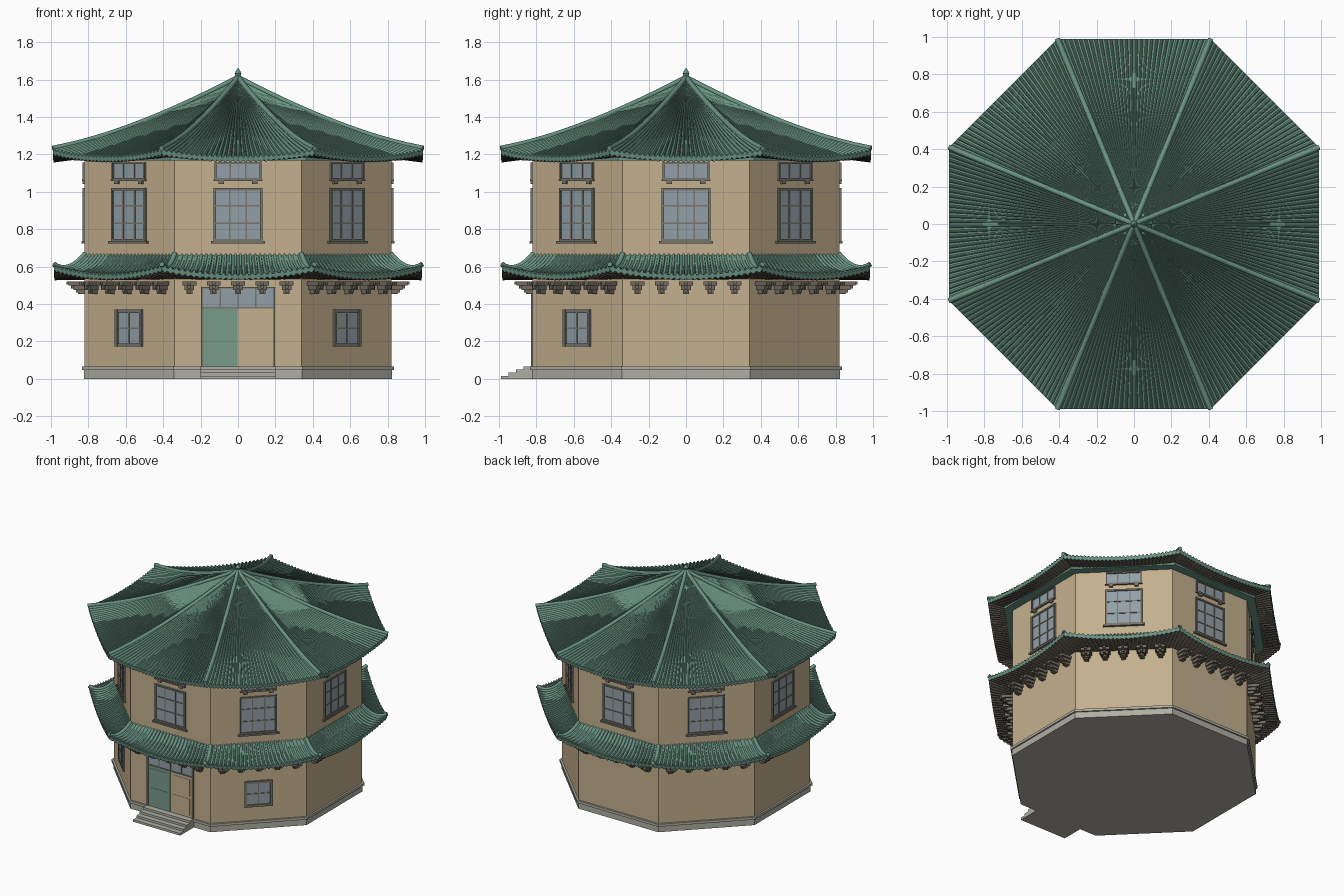
import bpy, bmesh, math
from mathutils import Vector

if "Cube" in bpy.data.objects:
    bpy.data.objects.remove(bpy.data.objects["Cube"], do_unlink=True)

TAN = math.tan(math.pi / 8)
WALL = 0.82          # wall apothem
EAVE = 0.99          # roof apothem
SIDES = range(8)


def material(name, rgb):
    linear = [((c / 255 + 0.055) / 1.055) ** 2.4 for c in rgb] + [1]
    m = bpy.data.materials.new(name)
    m.use_nodes = True
    m.diffuse_color = linear
    m.node_tree.nodes["Principled BSDF"].inputs["Base Color"].default_value = linear
    return m


tan = material("tan plaster", (196, 176, 142))
green = material("green roof tile", (105, 146, 130))
door_green = material("green door paint", (120, 155, 139))
stone = material("grey stone", (176, 175, 163))
timber = material("grey brown timber", (114, 107, 95))
frame_mat = material("window frame grey", (120, 117, 108))
glass = material("blue grey glass", (146, 160, 167))


def place(side, u, d, z):
    """Side-local point (along the wall, outward, up) to world; side 0 is the front."""
    a = -math.pi / 2 + side * math.pi / 4
    return Vector((d * math.cos(a) - u * math.sin(a), d * math.sin(a) + u * math.cos(a), z))


def finish(name, bm, *mats, smooth=False):
    me = bpy.data.meshes.new(name)
    bm.to_mesh(me)
    bm.free()
    for m in mats:
        me.materials.append(m)
    ob = bpy.data.objects.new(name, me)
    bpy.context.collection.objects.link(ob)
    if smooth:
        bpy.ops.object.select_all(action='DESELECT')
        ob.select_set(True)
        bpy.context.view_layer.objects.active = ob
        bpy.ops.object.shade_smooth_by_angle(angle=math.radians(40))
    return ob


def block(bm, side, u0, u1, d0, d1, z0, z1):
    v = [bm.verts.new(place(side, u, d, z)) for z in (z0, z1)
         for u, d in ((u0, d0), (u0, d1), (u1, d1), (u1, d0))]
    fs = [bm.faces.new(v[3::-1]), bm.faces.new(v[4:])]
    for i in range(4):
        j = (i + 1) % 4
        fs.append(bm.faces.new((v[i], v[j], v[j + 4], v[i + 4])))
    bmesh.ops.recalc_face_normals(bm, faces=fs)


def octagon(name, apothem, z0, z1, mat):
    bm = bmesh.new()
    rings = [[bm.verts.new(place(k, apothem * TAN, apothem, z)) for k in SIDES] for z in (z0, z1)]
    bm.faces.new(rings[0][::-1])
    bm.faces.new(rings[1])
    for i in SIDES:
        j = (i + 1) % 8
        bm.faces.new((rings[0][i], rings[0][j], rings[1][j], rings[1][i]))
    return finish(name, bm, mat)


# Walls, plinth and the frieze under the top eave
octagon("walls", WALL, 0.05, 1.2, tan)
octagon("plinth", WALL + 0.003, 0, 0.047, stone)
octagon("plinth_band", WALL + 0.014, 0.047, 0.066, stone)
octagon("eave_frieze", 0.88, 1.168, 1.2, green)

# Entrance steps
bm = bmesh.new()
for i in range(4):
    block(bm, 0, -0.2, 0.2, WALL - 0.02, EAVE - 0.04 * i, 0, 0.0165 * (i + 1))
finish("entrance_steps", bm, stone)


# Tiled roofs: u runs from the ridge (0) to the eave (1), s across a side (-1 to 1)
def top_roof(u, s):
    z = 1.605 - 0.42 * u - 0.1 * u * (1 - u) + 0.035 * s * s * u ** 3
    return EAVE * u, z


def skirt_roof(u, s):
    z = 0.665 - 0.11 * (1 - (1 - u) ** 2) + 0.045 * s * s * u ** 2
    return 0.815 + (EAVE - 0.82) * u, z


RIB = ((0.0, 0), (0.2, 0), (0.3, 0.75), (0.5, 1), (0.7, 0.75), (0.8, 0))


def tiled_roof(name, shape, rows, ribs, under_z):
    samples = [(2 * (i + p) / ribs - 1, h) for i in range(ribs) for p, h in RIB] + [(1, 0)]
    bm = bmesh.new()
    for side in SIDES:
        lines = []
        for r in range(rows + 1):
            u = max(r / rows, 0.01)
            line = []
            for s, h in samples:
                d, z = shape(u, s)
                line.append(bm.verts.new(place(side, s * d * TAN, d, z + 0.011 * h * min(1, 2 * d))))
            lines.append(line)
        # Scalloped eave edge, then the soffit back to the wall
        lip, wall_line = [], []
        for s, h in samples:
            d, z = shape(1, s)
            lip.append(bm.verts.new(place(side, s * d * TAN, d - 0.004, z - 0.02 - 0.008 * h)))
            wall_line.append(bm.verts.new(place(side, s * 0.8 * TAN, 0.8, under_z)))
        lines += [lip, wall_line]
        for r in range(len(lines) - 1):
            a, b = lines[r], lines[r + 1]
            for i in range(len(a) - 1):
                f = bm.faces.new((a[i], b[i], b[i + 1], a[i + 1]))
                f.material_index = 1 if r == rows + 1 else 0
    return finish(name, bm, green, timber, smooth=True)


tiled_roof("top_roof", top_roof, 14, 30, 1.18)
tiled_roof("skirt_roof", skirt_roof, 7, 26, 0.53)


# Rounded hip ridges on the corners of both roofs
def hip_ridges(name, shape, radius):
    cu = bpy.data.curves.new(name, 'CURVE')
    cu.dimensions = '3D'
    cu.bevel_depth = radius
    cu.bevel_resolution = 2
    cu.use_fill_caps = True
    for side in SIDES:
        sp = cu.splines.new('POLY')
        sp.points.add(12)
        for i, p in enumerate(sp.points):
            u = max(i / 12, 0.01)
            d, z = shape(u, 1)
            p.co = (*place(side, d * TAN, d, z + radius * 0.5 + 0.006 * u ** 6), 1)
    cu.materials.append(green)
    ob = bpy.data.objects.new(name, cu)
    bpy.context.collection.objects.link(ob)
    bpy.ops.object.select_all(action='DESELECT')
    ob.select_set(True)
    bpy.context.view_layer.objects.active = ob
    bpy.ops.object.convert(target='MESH')
    bpy.ops.object.shade_smooth_by_angle(angle=math.radians(50))


hip_ridges("top_hip_ridges", top_roof, 0.014)
hip_ridges("skirt_hip_ridges", skirt_roof, 0.014)

# Finial: a turned profile on the peak
bm = bmesh.new()
profile = [(0.028, 1.58), (0.026, 1.61), (0.014, 1.62), (0.018, 1.632), (0.012, 1.645), (0.001, 1.662)]
vs = [bm.verts.new((r, 0, z)) for r, z in profile]
es = [bm.edges.new(pair) for pair in zip(vs, vs[1:])]
bmesh.ops.spin(bm, geom=vs + es, cent=(0, 0, 0), axis=(0, 0, 1), angle=math.tau, steps=12)
bmesh.ops.remove_doubles(bm, verts=bm.verts, dist=0.0005)
bmesh.ops.recalc_face_normals(bm, faces=bm.faces)
finish("finial", bm, green, smooth=True)

# Windows: glass panes, frame and glazing bars gathered into shared meshes
panes, bars, sills = bmesh.new(), bmesh.new(), bmesh.new()


def window(side, half, z0, z1, cols, rows, rim=0.012):
    block(panes, side, -half, half, WALL - 0.01, WALL + 0.003, z0, z1)
    for e in (-1, 1):
        c = e * (half - rim / 2)
        block(bars, side, c - rim / 2, c + rim / 2, WALL - 0.01, WALL + 0.012, z0, z1)
    for z in (z0, z1 - rim):
        block(bars, side, -half, half, WALL - 0.01, WALL + 0.011, z, z + rim)
    for i in range(1, cols):
        u = -half + 2 * half * i / cols
        block(bars, side, u - 0.004, u + 0.004, WALL - 0.01, WALL + 0.008, z0, z1)
    for i in range(1, rows):
        z = z0 + (z1 - z0) * i / rows
        block(bars, side, -half, half, WALL - 0.01, WALL + 0.007, z - 0.004, z + 0.004)


for side in SIDES:
    window(side, 0.13, 0.737, 1.02, 3, 3)
    window(side, 0.125, 1.065, 1.158, 3, 1, 0.009)
    block(sills, side, -0.145, 0.145, WALL - 0.01, WALL + 0.018, 0.724, 0.737)
    block(sills, side, -0.13, 0.13, WALL - 0.01, WALL + 0.014, 1.058, 1.065)
    for u in (-0.09, 0.09):
        block(sills, side, u - 0.014, u + 0.014, WALL - 0.01, WALL + 0.012, 1.042, 1.058)
for side in (1, 7):
    window(side, 0.1, 0.172, 0.37, 2, 2, 0.018)

# Double door with a transom light
block(panes, 0, -0.19, 0.19, WALL - 0.01, WALL + 0.003, 0.385, 0.485)
for u in (-0.193, 0.193):
    block(bars, 0, u - 0.006, u + 0.006, WALL - 0.01, WALL + 0.01, 0.066, 0.49)
for u in (-0.095, 0, 0.095):
    block(bars, 0, u - 0.004, u + 0.004, WALL - 0.01, WALL + 0.007, 0.385, 0.485)
for z in (0.377, 0.482):
    block(bars, 0, -0.19, 0.19, WALL - 0.01, WALL + 0.009, z, z + 0.008)
for name, u0, mat in (("right_door_leaf", -0.187, door_green), ("left_door_leaf", 0.002, tan)):
    bm = bmesh.new()
    block(bm, 0, u0, u0 + 0.185, WALL - 0.01, WALL + 0.004, 0.066, 0.377)
    for z0, z1 in ((0.085, 0.21), (0.23, 0.358)):
        block(bm, 0, u0 + 0.02, u0 + 0.165, WALL, WALL + 0.006, z0, z1)
    finish(name, bm, mat)
finish("window_glass", panes, glass)
finish("window_frames", bars, frame_mat)
finish("window_sills", sills, frame_mat)

# Stepped eave brackets, five to a side
bm = bmesh.new()
for side in SIDES:
    for i in range(-2, 3):
        c = i * 0.13
        for half, out, z in ((0.016, 0.035, 0.455), (0.026, 0.06, 0.476), (0.037, 0.085, 0.498)):
            block(bm, side, c - half, c + half, WALL - 0.01, WALL + out, z, z + 0.022)
            block(bm, side, c - 0.009, c + 0.009, WALL - 0.01, WALL + out + 0.012, z + 0.006, z + 0.022)
finish("eave_brackets", bm, timber)
